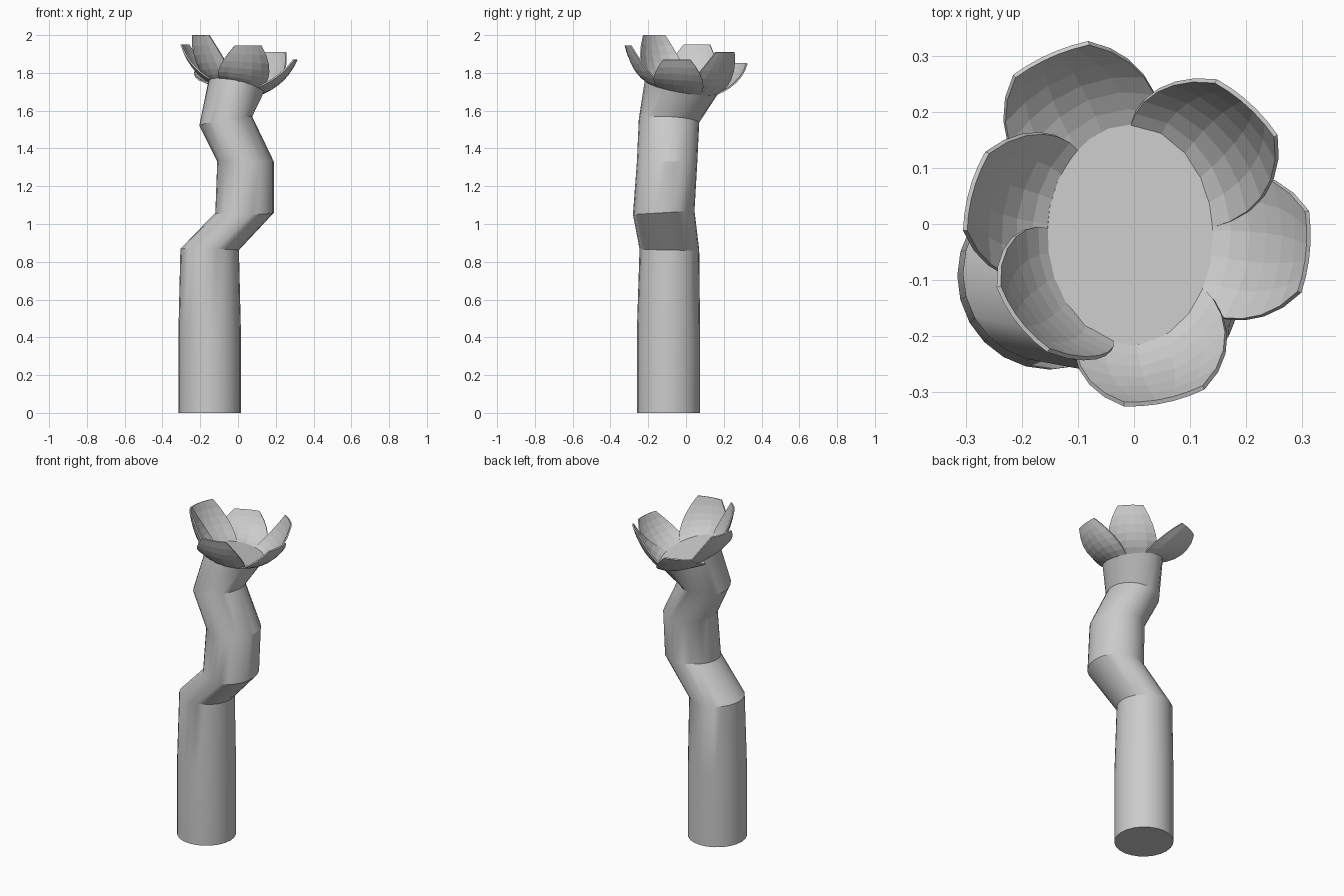
import bpy
from math import cos, sin, atan2, hypot, pi, radians

if "Cube" in bpy.data.objects:
    bpy.data.objects.remove(bpy.data.objects["Cube"])

SIDES = 24
# Rim of the stem top, where the petals attach
CX, CY, CZ, RX, RY, GX, GY = -0.007, -0.02, 1.735, 0.148, 0.197, -0.2, -0.17


def make_object(name, verts, faces, smooth):
    mesh = bpy.data.meshes.new(name)
    mesh.from_pydata(verts, [], faces)
    mesh.update()
    ob = bpy.data.objects.new(name, mesh)
    bpy.context.collection.objects.link(ob)
    if smooth:
        bpy.ops.object.select_all(action='DESELECT')
        bpy.context.view_layer.objects.active = ob
        ob.select_set(True)
        bpy.ops.object.shade_smooth_by_angle(angle=radians(25))
    return ob


# Crooked stem: centre, x and y radius, slope of each ring in x and y
rings = [
    (-0.15, -0.0925, 0, 0.165, 0.167, 0, 0),
    (-0.15, -0.0925, 0.45, 0.165, 0.167, 0, 0),
    (-0.15, -0.088, 0.865, 0.155, 0.158, -0.02, -0.02),
    (0.035, -0.118, 1.06, 0.155, 0.163, 0, 0.06),
    (0.04, -0.10, 1.33, 0.150, 0.160, 0, 0),
    (-0.065, -0.09, 1.545, 0.140, 0.160, 0.17, -0.05),
    (CX, CY, CZ, RX, RY, GX, GY),
]
verts, faces = [], []
for cx, cy, cz, rx, ry, gx, gy in rings:
    for i in range(SIDES):
        a = 2 * pi * i / SIDES
        dx, dy = rx * cos(a), ry * sin(a)
        verts.append((cx + dx, cy + dy, cz + gx * dx + gy * dy))
for k in range(len(rings) - 1):
    for i in range(SIDES):
        j = (i + 1) % SIDES
        faces.append((k * SIDES + i, k * SIDES + j, (k + 1) * SIDES + j, (k + 1) * SIDES + i))
faces.append(tuple(reversed(range(SIDES))))
faces.append(tuple((len(rings) - 1) * SIDES + i for i in range(SIDES)))
make_object("stem", verts, faces, True)


# Petal curling out and up from the rim to a blunt tip
def petal(name, tx, ty, tz, rows=6, cols=5):
    ang = atan2(ty - CY, tx - CX)
    tip_r = hypot(tx - CX, ty - CY)
    verts, faces = [], []
    for i in range(rows + 1):
        t = i / rows
        half = 0.11 + 0.137 * t - 0.174 * t * t
        out = 1.35 * t - 0.35 * t * t
        up = 0.5 * t + 0.5 * t * t
        mid_r = RX + (tip_r - RX) * out
        for j in range(cols + 1):
            a = ang + (2 * j / cols - 1) * half / mid_r
            rim = 1 / hypot(cos(a) / RX, sin(a) / RY) - 0.004
            bx, by = rim * cos(a), rim * sin(a)
            base_z = CZ + GX * bx + GY * by - 0.008
            r = rim + (tip_r - rim) * out
            verts.append((CX + r * cos(a), CY + r * sin(a), base_z + (tz - base_z) * up))
    n = cols + 1
    for i in range(rows):
        for j in range(cols):
            k = i * n + j
            faces.append((k, k + 1, k + n + 1, k + n))
    ob = make_object(name, verts, faces, False)
    mod = ob.modifiers.new("thickness", 'SOLIDIFY')
    mod.thickness = 0.008
    mod.offset = 0


tips = {
    "petal_front": (0.055, -0.315, 1.945),
    "petal_front_left": (-0.205, -0.175, 2.0),
    "petal_left": (-0.29, 0.06, 1.95),
    "petal_back": (-0.15, 0.30, 1.85),
    "petal_back_right": (0.205, 0.212, 1.91),
    "petal_right": (0.31, -0.05, 1.87),
}
for name, tip in tips.items():
    petal(name, *tip)
